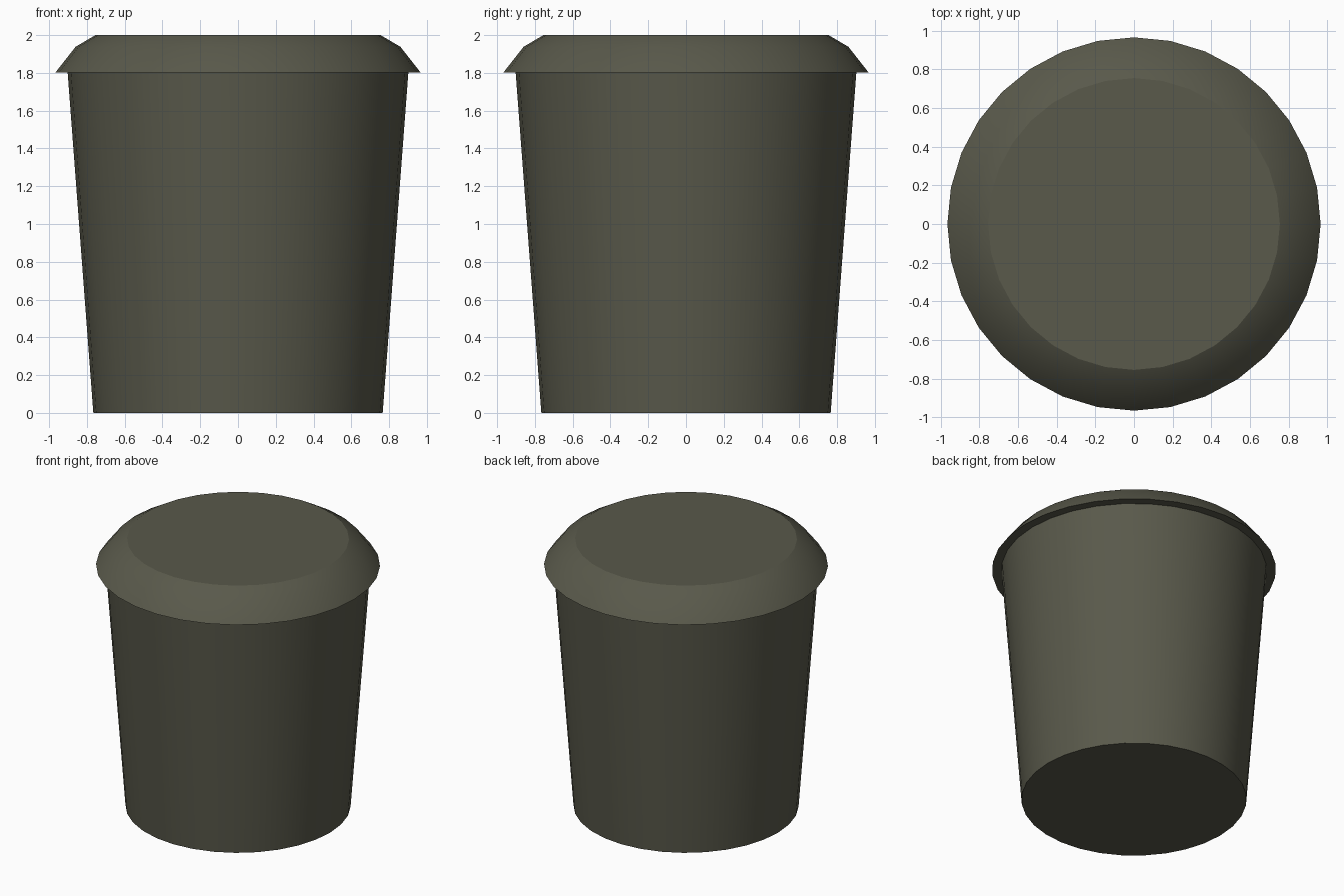
import bpy, bmesh, math

if "Cube" in bpy.data.objects:
    bpy.data.objects.remove(bpy.data.objects["Cube"])

SIDES = 32

mat = bpy.data.materials.new("dark_olive_grey")
mat.diffuse_color = (0.10, 0.10, 0.07, 1.0)
mat.use_nodes = True
mat.node_tree.nodes["Principled BSDF"].inputs["Base Color"].default_value = mat.diffuse_color


def lathe(name, profile):
    """Revolve (radius, z) points around z; radius 0 makes a cap centre ngon."""
    bm = bmesh.new()
    rings = []
    for r, z in profile:
        rings.append([bm.verts.new((r * math.cos(2 * math.pi * i / SIDES),
                                    r * math.sin(2 * math.pi * i / SIDES), z))
                      for i in range(SIDES)])
    for a, b in zip(rings, rings[1:]):
        for i in range(SIDES):
            j = (i + 1) % SIDES
            bm.faces.new((a[i], a[j], b[j], b[i]))
    bm.faces.new(rings[0][::-1])
    bm.faces.new(rings[-1])
    bmesh.ops.recalc_face_normals(bm, faces=bm.faces)
    mesh = bpy.data.meshes.new(name)
    bm.to_mesh(mesh)
    bm.free()
    mesh.materials.append(mat)
    obj = bpy.data.objects.new(name, mesh)
    bpy.context.collection.objects.link(obj)
    bpy.ops.object.select_all(action='DESELECT')
    obj.select_set(True)
    bpy.context.view_layer.objects.active = obj
    bpy.ops.object.shade_smooth_by_angle(angle=math.radians(28))
    return obj


# Tapered bin body
lathe("bin_body", [(0.766, 0.0), (0.902, 1.803)])

# Overhanging bevelled lid with flat top and underside
lathe("bin_lid", [(0.966, 1.803), (0.86, 1.938), (0.755, 2.0)])
